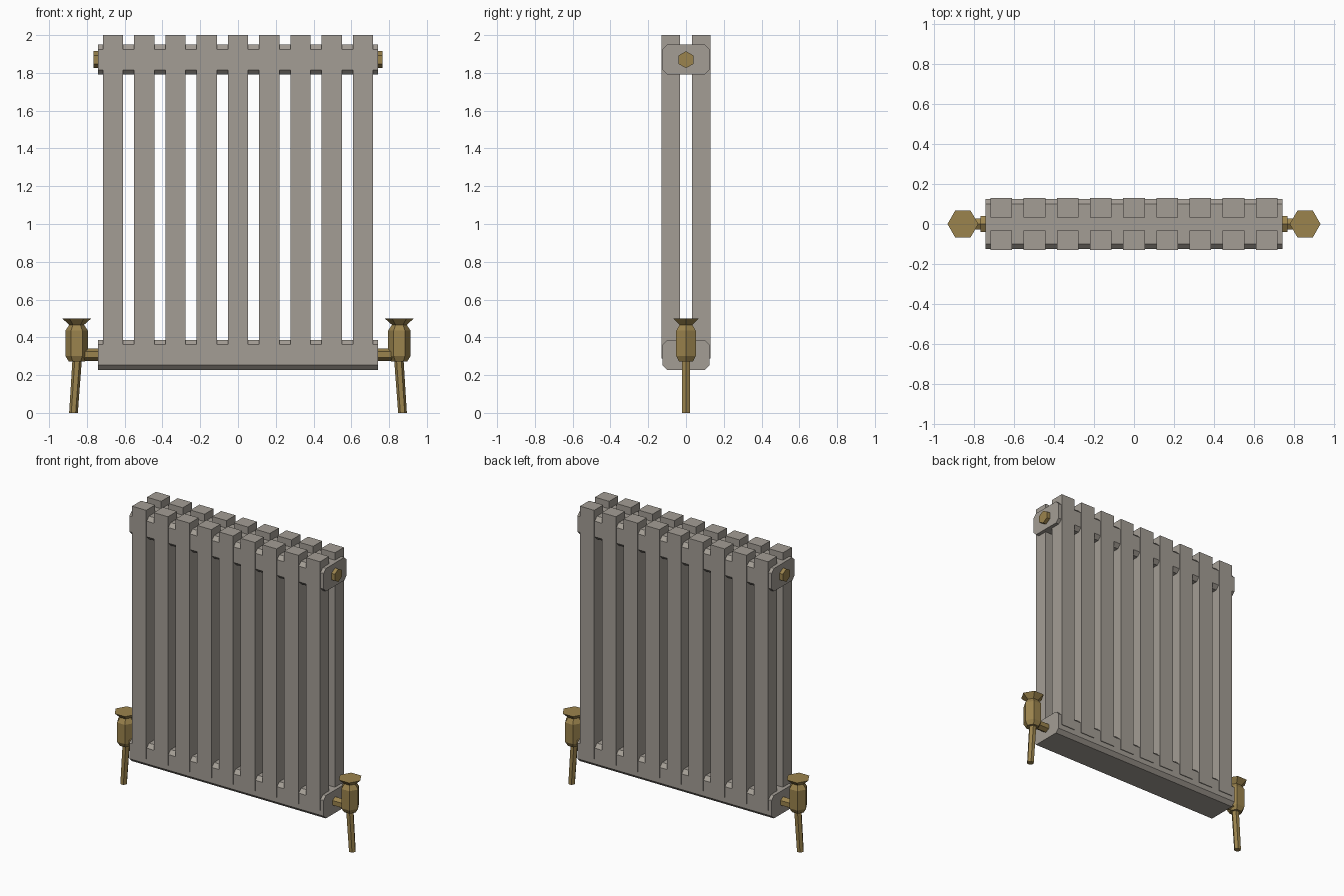
import bpy, bmesh, math
from mathutils import Vector

if "Cube" in bpy.data.objects:
    bpy.data.objects.remove(bpy.data.objects["Cube"])


def material(name, color):
    m = bpy.data.materials.new(name)
    m.diffuse_color = (*color, 1)
    m.use_nodes = True
    m.node_tree.nodes["Principled BSDF"].inputs["Base Color"].default_value = m.diffuse_color
    return m


GREY = material("warm_grey_metal", (0.37, 0.34, 0.30))
BRASS = material("aged_brass", (0.33, 0.23, 0.075))


def loft(name, rings, mat):
    """Join equal-length rings of points into a closed solid."""
    bm = bmesh.new()
    loops = [[bm.verts.new(p) for p in ring] for ring in rings]
    for a, b in zip(loops, loops[1:]):
        for i in range(len(a)):
            j = (i + 1) % len(a)
            bm.faces.new((a[i], a[j], b[j], b[i]))
    bm.faces.new(loops[0][::-1])
    bm.faces.new(loops[-1])
    bmesh.ops.recalc_face_normals(bm, faces=bm.faces[:])
    mesh = bpy.data.meshes.new(name)
    bm.to_mesh(mesh)
    bm.free()
    mesh.materials.append(mat)
    ob = bpy.data.objects.new(name, mesh)
    bpy.context.collection.objects.link(ob)
    return ob


def hex_z(x, z, r):
    """Level hexagon with points along x."""
    return [Vector((x + r * math.cos(i * math.pi / 3), r * math.sin(i * math.pi / 3), z)) for i in range(6)]


def hex_x(x, z, r):
    """Upright hexagon facing x with a point on top."""
    return [Vector((x, r * math.sin(i * math.pi / 3), z + r * math.cos(i * math.pi / 3))) for i in range(6)]


def header_ring(x, z, hy=0.125, hz=0.079, c=0.025):
    """Rectangle with cut corners, facing x."""
    pts = [(hy, c - hz), (hy, hz - c), (hy - c, hz), (c - hy, hz),
           (-hy, hz - c), (-hy, c - hz), (c - hy, -hz), (hy - c, -hz)]
    return [Vector((x, y, z + dz)) for y, dz in pts]


# Upper and lower headers
for name, z in (("lower_header", 0.307), ("upper_header", 1.87)):
    loft(name, [header_ring(x, z) for x in (-0.74, 0.74)], GREY)

# Two rows of nine upright columns
for row, y in (("front", -0.081), ("back", 0.081)):
    for i in range(9):
        x = (i - 4) * 0.1655
        rings = [[Vector((x + sx * 0.054, y + sy * 0.049, z))
                  for sx, sy in ((-1, -1), (1, -1), (1, 1), (-1, 1))] for z in (0.288, 2.0)]
        loft(f"{row}_column_{i + 1}", rings, GREY)

# Brass fittings at both ends
for side, s in (("left", -1), ("right", 1)):
    loft(f"{side}_end_plug", [hex_x(s * 0.73, 1.87, 0.045), hex_x(s * 0.765, 1.87, 0.045)], BRASS)
    loft(f"{side}_inlet_pipe", [hex_x(s * 0.73, 0.308, 0.032), hex_x(s * 0.84, 0.308, 0.032)], BRASS)
    vx = s * 0.854
    profile = [(0.272, 0.042), (0.302, 0.06), (0.435, 0.06),
               (0.466, 0.039), (0.5, 0.077)]
    loft(f"{side}_valve", [hex_z(vx, z, r) for z, r in profile], BRASS)
    # Supply pipe leaning slightly outwards
    loft(f"{side}_floor_pipe", [hex_z(s * 0.871, 0.0, 0.023), hex_z(s * 0.851, 0.29, 0.025)], BRASS)
